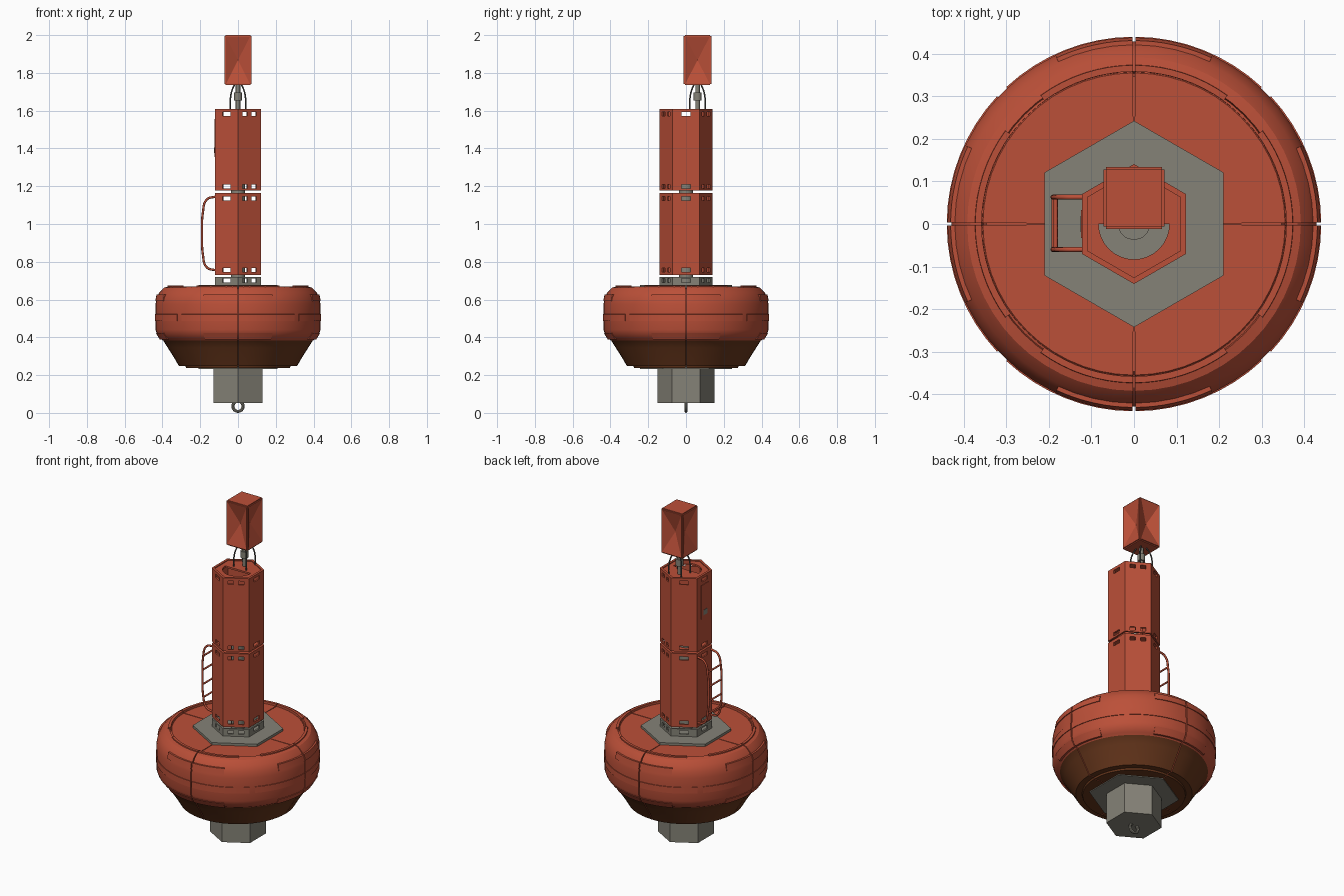
import bpy, bmesh, math
from mathutils import Matrix, Vector

if "Cube" in bpy.data.objects:
    bpy.data.objects.remove(bpy.data.objects["Cube"])

def mat(name, rgb):
    m = bpy.data.materials.new(name)
    m.diffuse_color = (*rgb, 1)
    m.use_nodes = True
    m.node_tree.nodes["Principled BSDF"].inputs["Base Color"].default_value = m.diffuse_color
    return m

RED = mat("buoy_red", (0.50, 0.080, 0.040))
BROWN = mat("antifouling_brown", (0.13, 0.036, 0.011))
GREY = mat("steel_grey", (0.235, 0.225, 0.185))
DARK = mat("dark_steel", (0.08, 0.08, 0.075))

def finish(name, bm, *mats, smooth=None):
    bmesh.ops.recalc_face_normals(bm, faces=bm.faces)
    me = bpy.data.meshes.new(name)
    bm.to_mesh(me)
    bm.free()
    ob = bpy.data.objects.new(name, me)
    bpy.context.collection.objects.link(ob)
    for m in mats:
        me.materials.append(m)
    if smooth:
        bpy.ops.object.select_all(action='DESELECT')
        ob.select_set(True)
        bpy.context.view_layer.objects.active = ob
        bpy.ops.object.shade_smooth_by_angle(angle=math.radians(smooth))
    return ob

def prism(bm, apothem, z0, z1):
    """Hexagonal prism with flats facing +x and -x."""
    r = apothem / math.cos(math.pi / 6)
    rings = [[bm.verts.new((r * math.cos(math.pi / 6 + i * math.pi / 3),
                            r * math.sin(math.pi / 6 + i * math.pi / 3), z)) for i in range(6)]
             for z in (z0, z1)]
    for i in range(6):
        j = (i + 1) % 6
        bm.faces.new((rings[0][i], rings[0][j], rings[1][j], rings[1][i]))
    bm.faces.new(rings[0][::-1])
    bm.faces.new(rings[1])

def hexagon(name, apothem, z0, z1, m):
    bm = bmesh.new()
    prism(bm, apothem, z0, z1)
    return finish(name, bm, m)

def cyl(bm, r, z0, z1, x=0, y=0, n=16):
    bmesh.ops.create_cone(bm, cap_ends=True, segments=n, radius1=r, radius2=r, depth=z1 - z0,
                          matrix=Matrix.Translation((x, y, (z0 + z1) / 2)))

def box(bm, size, centre, angle=0):
    bmesh.ops.create_cube(bm, size=1, matrix=Matrix.Rotation(angle, 4, 'Z')
                          @ Matrix.Translation(centre) @ Matrix.Diagonal((*size, 1)))

def sweep(bm, profile, a0, a1, n):
    """Sweep a closed (r, z) outline around z from a0 to a1 degrees, with end caps."""
    rows = []
    for i in range(n + 1):
        a = math.radians(a0 + (a1 - a0) * i / n)
        rows.append([bm.verts.new((r * math.cos(a), r * math.sin(a), z)) for r, z in profile])
    k = len(profile)
    for p, q in zip(rows, rows[1:]):
        for i in range(k):
            j = (i + 1) % k
            bm.faces.new((p[i], p[j], q[j], q[i]))
    bm.faces.new(rows[0])
    bm.faces.new(rows[-1][::-1])

def cut(ob, bm):
    """Subtract a cutter mesh and bake the result."""
    cutter = finish("cutter", bm)
    cutter.hide_render = True
    mod = ob.modifiers.new("cut", 'BOOLEAN')
    mod.operation, mod.solver, mod.object = 'DIFFERENCE', 'EXACT', cutter
    dg = bpy.context.evaluated_depsgraph_get()
    me = bpy.data.meshes.new_from_object(ob.evaluated_get(dg))
    ob.modifiers.clear()
    ob.data = me
    bpy.data.objects.remove(cutter)

def tube(name, z0, z1, rows, m, capped):
    """Hollow hexagonal section with slots: single ones on four faces, pairs on two."""
    ob = hexagon(name, 0.122, z0, z1, m)
    bm = bmesh.new()
    prism(bm, 0.112, z0 - 0.05, z1 - 0.015 if capped else z1 + 0.05)
    cut(ob, bm)
    if capped:
        bm = bmesh.new()
        prism(bm, 0.109, z1 - 0.005, z1 + 0.05)
        cut(ob, bm)
        # half-round opening in the cap
        bm = bmesh.new()
        cyl(bm, 0.083, z1 - 0.04, z1 + 0.03, n=32)
        g = bm.verts[:] + bm.edges[:] + bm.faces[:]
        res = bmesh.ops.bisect_plane(bm, geom=g, plane_co=(0, 0, 0), plane_no=(0, 1, 0), clear_outer=True)
        bmesh.ops.holes_fill(bm, edges=[e for e in bm.edges if e.is_boundary])
        cut(ob, bm)
    bm = bmesh.new()
    for z in rows:
        for i in range(6):
            pair = i in (1, 5)
            for off in ((-0.028, 0.028) if pair else (0,)):
                box(bm, (0.04, 0.03 if pair else 0.05, 0.021), (0.117, off, z), i * math.pi / 3)
    cut(ob, bm)
    return ob

def pipe(name, paths, r, m):
    cu = bpy.data.curves.new(name, 'CURVE')
    cu.dimensions, cu.bevel_depth, cu.bevel_resolution, cu.use_fill_caps = '3D', r, 2, True
    cu.resolution_u = 5
    for pts in paths:
        s = cu.splines.new('BEZIER')
        s.bezier_points.add(len(pts) - 1)
        for b, p in zip(s.bezier_points, pts):
            b.co = p
            b.handle_left_type = b.handle_right_type = 'AUTO'
    cu.materials.append(m)
    bpy.context.collection.objects.link(bpy.data.objects.new(name, cu))

# Float: four quadrant shells with narrow seams, over a slightly smaller core
shell = [(0.10, 0.662), (0.355, 0.662), (0.362, 0.655), (0.366, 0.670), (0.392, 0.663), (0.415, 0.640),
         (0.430, 0.610), (0.437, 0.575), (0.437, 0.440), (0.428, 0.415), (0.410, 0.392), (0.396, 0.383),
         (0.372, 0.345), (0.340, 0.295), (0.312, 0.247), (0.278, 0.247), (0.275, 0.237), (0.10, 0.237)]
bm = bmesh.new()
for q in range(4):
    sweep(bm, shell, 90 * q + 0.4, 90 * q + 89.6, 14)
for f in bm.faces:
    f.material_index = 1 if f.calc_center_median().z < 0.386 else 0
finish("float_shell", bm, RED, BROWN, smooth=25)
bm = bmesh.new()
core = [(r - 0.008, 0.45 + (z - 0.45) * 0.96) for r, z in shell]
for q in range(4):
    sweep(bm, core, 90 * q - 45, 90 * q + 45, 14)
for f in bm.faces:
    f.material_index = 1 if f.calc_center_median().z < 0.386 else 0
finish("float_core", bm, RED, BROWN, smooth=25)

# Raised pads, fender bands and deck rim, repeated about the four axes
pads = [("upper_pads", [(0.41, 0.592), (0.438, 0.592), (0.431, 0.628), (0.41, 0.628)], 25),
        ("lower_pads", [(0.40, 0.388), (0.414, 0.388), (0.435, 0.423), (0.40, 0.423)], 25),
        ("fender_bands", [(0.42, 0.482), (0.440, 0.486), (0.440, 0.522), (0.42, 0.526)], 43),
        ("deck_rim", [(0.358, 0.65), (0.358, 0.674), (0.373, 0.674), (0.376, 0.65)], 36)]
for name, prof, half in pads:
    bm = bmesh.new()
    for q in range(4):
        for s in (-1, 1):
            sweep(bm, prof, 90 * q + s * 0.4, 90 * q + s * half, 8)
    finish(name, bm, RED, smooth=25)

# Grey hexagonal plates, ballast tail and mooring eye
hexagon("deck_plate", 0.21, 0.655, 0.676, GREY)
hexagon("keel_plate", 0.21, 0.232, 0.25, GREY)
hexagon("ballast_tail", 0.13, 0.053, 0.24, GREY)
bpy.ops.mesh.primitive_torus_add(major_radius=0.027, minor_radius=0.008, major_segments=24,
                                 minor_segments=8, location=(0, 0, 0.035), rotation=(math.pi / 2, 0, 0))
eye = bpy.context.object
eye.name = "mooring_eye"
eye.data.materials.append(GREY)
bpy.ops.object.shade_smooth_by_angle(angle=math.radians(40))

# Tower: slotted collar and two hollow sections around a central post
tube("tower_collar", 0.67, 0.72, (0.70,), GREY, False)
tube("lower_tower", 0.73, 1.165, (0.757, 1.136), RED, True)
tube("upper_tower", 1.177, 1.61, (1.198, 1.583), RED, True)
bm = bmesh.new()
cyl(bm, 0.038, 0.67, 1.22, n=12)
finish("central_post", bm, GREY, smooth=40)

# Access hatch with latch box
bm = bmesh.new()
box(bm, (0.005, 0.065, 0.20), (-0.1225, 0, 1.455))
finish("hatch", bm, RED)
bm = bmesh.new()
box(bm, (0.008, 0.035, 0.03), (-0.123, 0, 1.39))
finish("hatch_latch", bm, GREY)

# Ladder on the left side
rail = [(-0.118, 1.145), (-0.165, 1.13), (-0.186, 1.06), (-0.190, 0.95), (-0.186, 0.84),
        (-0.165, 0.77), (-0.118, 0.755)]
pipe("ladder_rails", [[(x, y, z) for x, z in rail] for y in (-0.06, 0.063)], 0.006, RED)
pipe("ladder_rungs", [[(x, -0.06, z), (x, 0.063, z)]
                      for x, z in ((-0.184, 1.07), (-0.189, 0.985), (-0.189, 0.90), (-0.184, 0.825))],
     0.005, RED)

# Lamp and bent support legs below the reflector
CY = 0.061
bm = bmesh.new()
cyl(bm, 0.021, 1.655, 1.695, 0, CY)
cyl(bm, 0.012, 1.60, 1.74, 0, CY)
finish("lamp", bm, GREY, smooth=40)
pipe("reflector_legs", [[(sx * 0.042, CY + sy * 0.042, 1.595), (sx * 0.041, CY + sy * 0.041, 1.655),
                         (sx * 0.034, CY + sy * 0.034, 1.70), (sx * 0.018, CY + sy * 0.018, 1.74)]
                        for sx in (-1, 1) for sy in (-1, 1)], 0.004, DARK)

# Radar reflector: rounded box with inward pyramids on its sides
bm = bmesh.new()
box(bm, (0.143, 0.146, 0.265), (0, CY, 1.8675))
bmesh.ops.bevel(bm, geom=bm.edges[:], offset=0.006, segments=2, affect='EDGES')
bm.normal_update()
for f in [f for f in bm.faces if f.calc_area() > 0.02 and abs(f.normal.z) < 0.5]:
    n = f.normal.copy()
    bmesh.ops.inset_individual(bm, faces=[f], thickness=0.004)
    centre = bmesh.ops.poke(bm, faces=[f])["verts"][0]
    centre.co -= n * 0.035
finish("radar_reflector", bm, RED)
